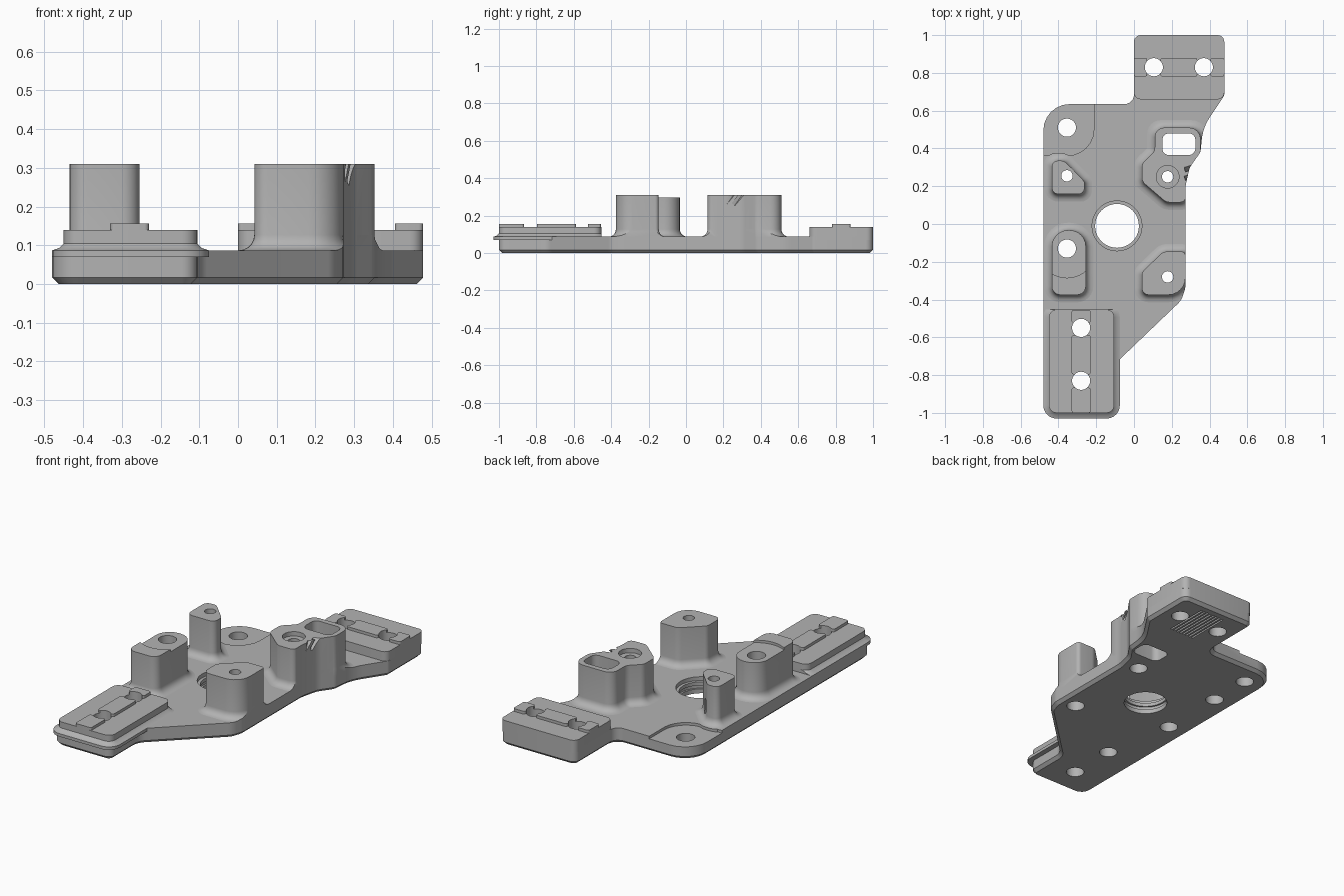
import bpy, bmesh, math
from mathutils import Vector, Matrix

cube = bpy.data.objects.get("Cube")
if cube:
    bpy.data.objects.remove(cube, do_unlink=True)

grey = bpy.data.materials.new("machined grey")
grey.use_nodes = True
COLOUR = (0.45, 0.45, 0.45, 1)
grey.diffuse_color = COLOUR
grey.node_tree.nodes["Principled BSDF"].inputs["Base Color"].default_value = COLOUR

PLATE, BLOCK, PAD, POST = 0.087, 0.14, 0.156, 0.31


def rounded(corners, off=0.0, steps=6):
    """Offset a counter-clockwise polygon of (x, y, radius) and round its corners."""
    n = len(corners)
    pts = [Vector(c[:2]) for c in corners]
    moved, turns = [], []
    for i in range(n):
        a = (pts[i] - pts[i - 1]).normalized()
        b = (pts[(i + 1) % n] - pts[i]).normalized()
        na, nb = Vector((a.y, -a.x)), Vector((b.y, -b.x))
        moved.append(pts[i] + (na + nb) * off / (1 + na.dot(nb)))
        turns.append(a.x * b.y - a.y * b.x)
    ring = []
    for i in range(n):
        p, q, s = moved[i], moved[i - 1], moved[(i + 1) % n]
        r = max(0.004, corners[i][2] + (off if turns[i] > 0 else -off))
        u, v = (q - p), (s - p)
        lu, lv = u.length, v.length
        u.normalize()
        v.normalize()
        half = math.acos(max(-1, min(1, u.dot(v)))) / 2
        t = min(r / math.tan(half), 0.49 * lu, 0.49 * lv)
        r = t * math.tan(half)
        centre = p + (u + v).normalized() * (r / math.sin(half))
        d0, d1 = p + u * t - centre, p + v * t - centre
        sweep = d0.angle_signed(d1)
        for k in range(steps + 1):
            ring.append(centre + Matrix.Rotation(-sweep * k / steps, 2) @ d0)
    return ring


def finish(name, bm):
    bmesh.ops.recalc_face_normals(bm, faces=bm.faces)
    mesh = bpy.data.meshes.new(name)
    bm.to_mesh(mesh)
    bm.free()
    mesh.materials.append(grey)
    obj = bpy.data.objects.new(name, mesh)
    bpy.context.collection.objects.link(obj)
    return obj


def loft(name, corners, levels):
    """Stack offset copies of an outline at (z, offset) levels."""
    bm = bmesh.new()
    rings = [[bm.verts.new((p.x, p.y, z)) for p in rounded(corners, off)] for z, off in levels]
    for low, high in zip(rings, rings[1:]):
        for i in range(len(low)):
            bm.faces.new((low[i - 1], low[i], high[i], high[i - 1]))
    bm.faces.new(rings[0][::-1])
    bm.faces.new(rings[-1])
    return finish(name, bm)


def rect(x0, x1, y0, y1, r):
    return [(x0, y0, r), (x1, y0, r), (x1, y1, r), (x0, y1, r)]


def cylinder(x, y, r, z0, z1, r2=None):
    bm = bmesh.new()
    bmesh.ops.create_cone(bm, cap_ends=True, segments=40, radius1=r, radius2=r2 or r, depth=z1 - z0,
                          matrix=Matrix.Translation((x, y, (z0 + z1) / 2)))
    return finish("cutter", bm)


def box(size, matrix):
    bm = bmesh.new()
    bmesh.ops.create_cube(bm, size=1, matrix=matrix @ Matrix.Diagonal((*size, 1)))
    return finish("cutter", bm)


def boolean(obj, tool, operation="DIFFERENCE"):
    mod = obj.modifiers.new("boolean", "BOOLEAN")
    mod.operation, mod.solver, mod.object = operation, "EXACT", tool
    bpy.context.view_layer.objects.active = obj
    bpy.ops.object.modifier_apply(modifier=mod.name)


def cut(obj, *tools):
    for tool in tools:
        boolean(obj, tool)
        bpy.data.objects.remove(tool, do_unlink=True)


# Base plate with a chamfered lower edge
outline = [(-0.48, -1, 0.07), (-0.105, -1, 0.04), (-0.105, -0.745, 0.08), (0.25, -0.405, 0.1),
           (0.272, -0.34, 0.1), (0.272, 0.2, 0.2), (0.295, 0.3, 0.1), (0.352, 0.38, 0.05),
           (0.365, 0.51, 0.3), (0.478, 0.68, 0.03), (0.478, 1, 0.04), (0, 1, 0.04),
           (0, 0.635, 0.05), (-0.48, 0.635, 0.14)]
plate = loft("base_plate", outline, [(0, -0.017), (0.017, 0), (PLATE, 0)])
envelope = loft("outline_envelope", outline, [(-0.1, 0), (0.5, 0)])
parts = [plate]

# Raised end blocks with pads broken by grooves at each bolt
front_block = loft("front_block", rect(-0.45, -0.105, -1, -0.453, 0.04),
                   [(0.07, 0.03), (PLATE, 0.03), (0.093, 0.012), (0.105, 0), (BLOCK, 0)])
cut(front_block, box((1, 0.2, 0.2), Matrix.Translation((-0.3, -0.353, 0.1))))
back_block = loft("back_block", rect(0, 0.478, 0.66, 1, 0.035), [(0.07, 0), (BLOCK, 0)])
parts += [front_block, back_block]
for y0, y1 in ((-1, -0.866), (-0.797, -0.588), (-0.524, -0.455)):
    parts.append(loft("front_pad", rect(-0.33, -0.23, y0, y1, 0.012), [(0.13, 0), (PAD, 0)]))
for x0, x1 in ((0, 0.07), (0.14, 0.335), (0.405, 0.478)):
    parts.append(loft("back_pad", rect(x0, x1, 0.78, 0.88, 0.012), [(0.13, 0), (PAD, 0)]))

# Posts, each flaring into the plate
R = 0.04
flare = [(0.07, R), (PLATE, R)] + [
    (PLATE + R * (1 - math.cos(a)), R * (1 - math.sin(a)))
    for a in (math.radians(18 * k) for k in range(1, 6))] + [(POST, 0)]
post_shapes = {
    "small_post": [(-0.435, 0.158, 0.035), (-0.262, 0.158, 0.035), (-0.262, 0.225, 0.03),
                   (-0.37, 0.335, 0.04), (-0.435, 0.335, 0.035)],
    "long_post": [(-0.435, -0.375, 0.045), (-0.255, -0.375, 0.045), (-0.255, -0.033, 0.085),
                  (-0.435, -0.033, 0.085)],
    "corner_post": [(0.042, -0.375, 0.035), (0.272, -0.375, 0.09), (0.272, -0.146, 0.02),
                    (0.155, -0.146, 0.05), (0.042, -0.255, 0.035)],
    "slotted_post": [(0.17, 0.115, 0.05), (0.274, 0.115, 0.03), (0.274, 0.2, 0.2), (0.295, 0.3, 0.1),
                     (0.352, 0.38, 0.05), (0.352, 0.51, 0.06), (0.11, 0.51, 0.05),
                     (0.11, 0.385, 0.05), (0.042, 0.32, 0.045), (0.042, 0.225, 0.045)],
}
posts = {name: loft(name, shape, flare) for name, shape in post_shapes.items()}
for post in posts.values():
    boolean(post, envelope, "INTERSECT")
bpy.data.objects.remove(envelope, do_unlink=True)
parts += posts.values()

# Stepped top of the long post
cut(posts["long_post"], cylinder(-0.355, -0.13, 0.155, 0.296, 0.4))

# Window, counterbore and slanted slits of the slotted post
window = rect(0.15, 0.325, 0.365, 0.48, 0.035)
for obj in (plate, posts["slotted_post"]):
    cut(obj, loft("cutter", window, [(-0.1, 0), (0.5, 0)]))
cut(posts["slotted_post"], cylinder(0.178, 0.25, 0.06, 0.285, 0.4))
for y in (0.262, 0.308):
    tilt = Matrix.Rotation(0.3, 4, "Z") @ Matrix.Rotation(-0.64, 4, "X")
    cut(posts["slotted_post"], box((0.09, 0.02, 0.15), Matrix.Translation((0.31, y, 0.32)) @ tilt))

# Through holes: x, y, top radius, upper end of the wide lower bore
WIDE, NARROW = 0.048, 0.03
holes = [(-0.28, -0.55, WIDE, [plate, front_block]), (-0.28, -0.83, WIDE, [plate, front_block]),
         (0.105, 0.83, WIDE, [plate, back_block]), (0.37, 0.83, WIDE, [plate, back_block]),
         (-0.355, 0.51, WIDE, [plate]), (-0.355, -0.13, WIDE, [plate, posts["long_post"]]),
         (-0.355, 0.255, NARROW, [plate, posts["small_post"]]),
         (0.178, -0.28, NARROW, [plate, posts["corner_post"]]),
         (0.178, 0.25, NARROW, [plate, posts["slotted_post"]])]
pads = [p for p in parts if "pad" in p.name]
for x, y, r, targets in holes:
    for obj in targets + (pads if targets[-1] in (front_block, back_block) else []):
        cut(obj, cylinder(x, y, r, -0.1, 0.5))
        if r == NARROW:
            cut(obj, cylinder(x, y, WIDE, -0.1, 0.2))

# Large stepped bore, corner recess and grip grooves underneath
cut(plate, cylinder(-0.09, -0.01, 0.116, -0.1, 0.2), cylinder(-0.09, -0.01, 0.132, 0.065, 0.2),
    cylinder(-0.09, -0.01, 0.126, 0.025, 0.045))
recess = [(-0.6, 0.362, 0.01), (-0.212, 0.362, 0.14), (-0.212, 0.75, 0.01), (-0.6, 0.75, 0.01)]
cut(plate, loft("cutter", recess, [(0.072, 0), (0.2, 0)]))
for k in range(8):
    x = 0.165 + 0.021 * k
    cut(plate, loft("cutter", rect(x, x + 0.01, 0.69, 0.95, 0.004), [(-0.05, 0), (0.01, 0)]))

# Smooth curved walls while keeping edges crisp
bpy.ops.object.select_all(action="DESELECT")
for obj in parts:
    obj.select_set(True)
bpy.context.view_layer.objects.active = plate
bpy.ops.object.shade_smooth_by_angle(angle=math.radians(30))
